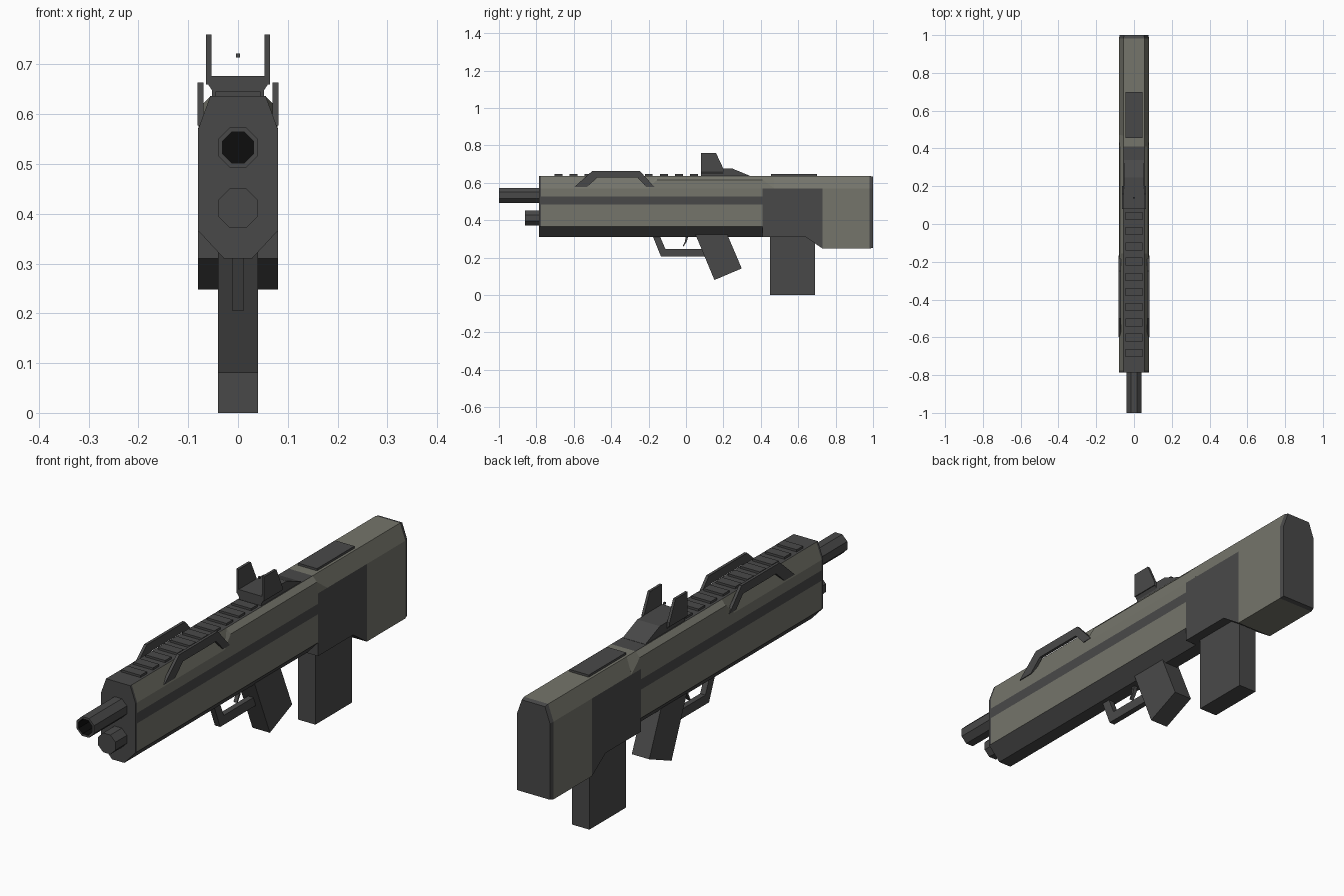
import bpy, bmesh, math

if "Cube" in bpy.data.objects:
    bpy.data.objects.remove(bpy.data.objects["Cube"])


def material(name, col):
    m = bpy.data.materials.new(name)
    m.diffuse_color = (*col, 1)
    m.use_nodes = True
    m.node_tree.nodes["Principled BSDF"].inputs["Base Color"].default_value = m.diffuse_color
    return m


DARK = material("dark_grey", (0.066, 0.066, 0.066))
GREEN = material("olive_grey", (0.178, 0.178, 0.147))
BLACK = material("bore_black", (0.004, 0.004, 0.004))


def loft(name, rings, mats, rule=None):
    """Skin closed rings of 3D points, cap both ends, colour faces by rule(center, normal)."""
    bm = bmesh.new()
    vs = [[bm.verts.new(p) for p in r] for r in rings]
    n = len(vs[0])
    for a, b in zip(vs, vs[1:]):
        for i in range(n):
            j = (i + 1) % n
            bm.faces.new((a[i], a[j], b[j], b[i]))
    bm.faces.new(vs[0][::-1])
    bm.faces.new(vs[-1])
    bmesh.ops.recalc_face_normals(bm, faces=bm.faces)
    if rule:
        for f in bm.faces:
            f.material_index = rule(f.calc_center_median(), f.normal)
    me = bpy.data.meshes.new(name)
    bm.to_mesh(me)
    bm.free()
    for m in mats:
        me.materials.append(m)
    ob = bpy.data.objects.new(name, me)
    bpy.context.collection.objects.link(ob)
    return ob


def prism(name, pts, x0, x1, mat=DARK):
    """Extrude a (y, z) side profile from x0 to x1."""
    return loft(name, [[(x, y, z) for y, z in pts] for x in (x0, x1)], [mat])


def box(name, y0, y1, z0, z1, w):
    return prism(name, [(y0, z0), (y1, z0), (y1, z1), (y0, z1)], -w, w)


def section(half, y):
    """Mirror a half cross-section (x, z) into a full ring at y."""
    return [(x, y, z) for x, z in half] + [(-x, y, z) for x, z in half[::-1]]


def octagon(y, z, r):
    k = r / math.cos(math.pi / 8)
    return [(k * math.cos((i + .5) * math.pi / 4), y, z + k * math.sin((i + .5) * math.pi / 4))
            for i in range(8)]


# Main body: dark nose plate, rail top, side stripe and underside
half = [(0.0555, 0.637), (0.08, 0.57), (0.08, 0.527), (0.08, 0.484), (0.08, 0.366), (0.028, 0.31)]


def body_rule(c, n):
    dark = c.y < -0.775 or n.z > 0.9 or c.z < 0.366 or 0.484 < c.z < 0.527 and abs(n.x) > .9
    return 0 if dark else 1


loft("body", [section(half, y) for y in (-0.785, -0.775, 0.41)], [DARK, GREEN], body_rule)

# Stock: dark receiver block low at the front, dark butt plate at the back
rings = [section([(0.0555, 0.637), (0.08, 0.57), (0.08, zb)], y)
         for y, zb in ((0.41, 0.31), (0.64, 0.31), (0.73, 0.248), (0.982, 0.248))]
rings.append(section([(0.053, 0.632), (0.076, 0.568), (0.076, 0.252)], 1.0))
loft("stock", rings, [DARK, GREEN],
     lambda c, n: 0 if c.y < 0.42 or c.y > 0.982 or (c.y < 0.73 and c.z < 0.565) else 1)

# Raised cheek bulges and handle bars, one on each side
for s, side in ((1, "right"), (-1, "left")):
    a, c = (0.08, 0.57), (0.0555, 0.637)
    tri = [(-0.2, (0.08, 0.57)), (-0.155, (0.075, 0.615)), (0.41, (0.075, 0.615)), (0.47, (0.08, 0.57))]
    loft("cheek_bulge_" + side,
         [[(s * a[0], y, a[1]), (s * b[0], y, b[1] + 0.001), (s * c[0], y, c[1] - 0.001)]
          for y, b in tri], [GREEN])
    prism("side_handle_" + side,
          [(-0.598, 0.577), (-0.50, 0.664), (-0.248, 0.664), (-0.168, 0.577),
           (-0.212, 0.577), (-0.258, 0.627), (-0.475, 0.627), (-0.53, 0.577)],
          s * 0.069, s * 0.081)
    # Sight wing
    prism("sight_wing_" + side,
          [(0.08, 0.66), (0.20, 0.66), (0.20, 0.675), (0.16, 0.76), (0.08, 0.76)],
          s * 0.053, s * 0.064)

# Barrel with recessed black bore, and lower tube
loft("barrel", [octagon(-0.78, 0.533, 0.04), octagon(-1, 0.533, 0.04),
                octagon(-1, 0.533, 0.031), octagon(-0.85, 0.533, 0.031)], [DARK, BLACK],
     lambda c, n: 1 if (c.x ** 2 + (c.z - 0.533) ** 2) ** .5 < 0.0325
     and -0.99 < c.y < -0.84 else 0)
loft("lower_tube", [octagon(-0.78, 0.411, 0.04), octagon(-0.86, 0.411, 0.04)], [DARK])

# Top rail teeth and rear top plate
for i in range(10):
    y = -0.703 + i * 0.0805
    box(f"rail_tooth_{i + 1}", y, y + 0.042, 0.63, 0.646, 0.045)
box("rear_top_plate", 0.455, 0.70, 0.63, 0.646, 0.044)

# Sight: flared front block, ramp behind it, aiming dot
flare = [(0.063, 0.677), (0.063, 0.664), (0.052, 0.648), (0.052, 0.63)]
loft("sight_base", [section(flare, 0.08), section(flare, 0.20)], [DARK])
prism("sight_ramp", [(0.19, 0.63), (0.19, 0.677), (0.245, 0.677), (0.34, 0.638), (0.34, 0.63)],
      -0.052, 0.052)
box("sight_dot", 0.136, 0.144, 0.714, 0.722, 0.004)

# Grip, trigger, guard and magazine
prism("grip", [(0.05, 0.325), (0.22, 0.325), (0.298, 0.142), (0.152, 0.08)], -0.04, 0.04)
prism("trigger", [(0.0, 0.32), (0.014, 0.32), (0.004, 0.285), (-0.014, 0.258), (-0.018, 0.262),
                  (-0.006, 0.285)], -0.008, 0.008)
prism("trigger_guard", [(-0.178, 0.315), (-0.134, 0.206), (0.115, 0.206), (0.10, 0.245),
                        (-0.11, 0.245), (-0.14, 0.315)], -0.012, 0.012)
box("magazine", 0.45, 0.69, 0.0, 0.33, 0.04)
